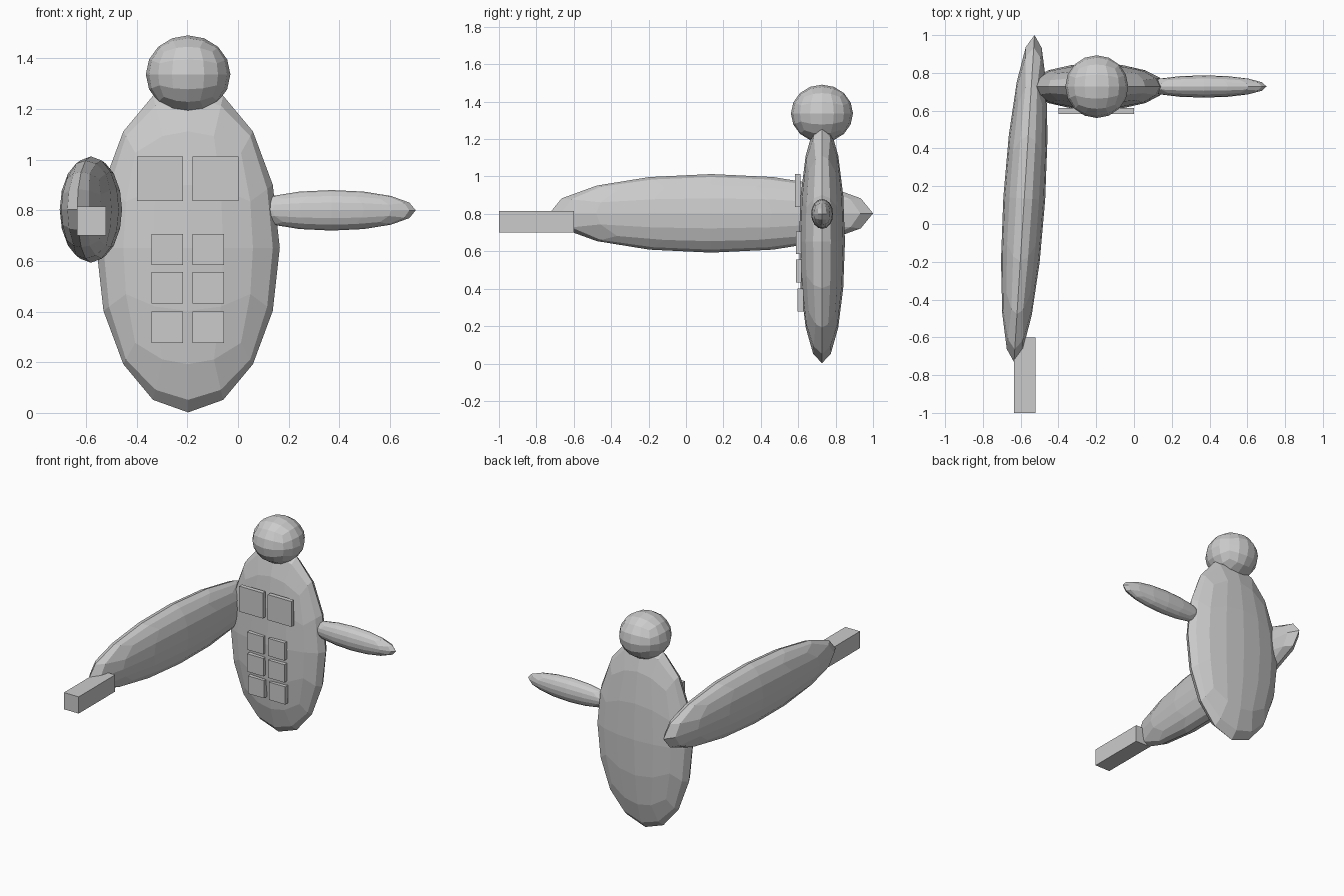
import bpy, bmesh, math
from mathutils import Vector

if "Cube" in bpy.data.objects:
    bpy.data.objects.remove(bpy.data.objects["Cube"])


def ellipsoid(name, center, radii, yaw=0.0):
    """Low-poly ball made of six 4x4 grids (16 sides around each axis)."""
    bm = bmesh.new()
    bmesh.ops.create_cube(bm, size=2)
    bmesh.ops.subdivide_edges(bm, edges=bm.edges[:], cuts=3, use_grid_fill=True)
    for v in bm.verts:
        # even angular spacing, then push out to the unit sphere
        p = Vector([math.tan(c * math.pi / 4) for c in v.co]).normalized()
        v.co = Vector([c * r for c, r in zip(p, radii)])
    bmesh.ops.recalc_face_normals(bm, faces=bm.faces[:])
    mesh = bpy.data.meshes.new(name)
    bm.to_mesh(mesh)
    bm.free()
    ob = bpy.data.objects.new(name, mesh)
    ob.location = center
    ob.rotation_euler.z = yaw
    bpy.context.collection.objects.link(ob)
    return ob


def box(name, low, high):
    low, high = Vector(low), Vector(high)
    bm = bmesh.new()
    bmesh.ops.create_cube(bm, size=1)
    for v in bm.verts:
        v.co = Vector([c * s for c, s in zip(v.co, high - low)])
    mesh = bpy.data.meshes.new(name)
    bm.to_mesh(mesh)
    bm.free()
    ob = bpy.data.objects.new(name, mesh)
    ob.location = (low + high) / 2
    bpy.context.collection.objects.link(ob)
    return ob


# Body and head
ellipsoid("body", (-0.197, 0.727, 0.652), (0.362, 0.123, 0.65))
ellipsoid("head", (-0.197, 0.727, 1.337), (0.167, 0.166, 0.154))

# Small side arm and large forward arm
ellipsoid("small_arm", (0.37, 0.728, 0.80), (0.332, 0.059, 0.080))
ellipsoid("large_arm", (-0.581, 0.135, 0.803), (0.111, 0.867, 0.21),
          yaw=math.radians(-3.6))

# Block at the end of the large arm
box("hand_block", (-0.635, -1.0, 0.70), (-0.522, -0.60, 0.816))

# Chest and stomach plates: z low, z high, width, front y
rows = [("chest_plate", 0.836, 1.012, 0.181, 0.583),
        ("upper_stomach_plate", 0.585, 0.707, 0.124, 0.588),
        ("middle_stomach_plate", 0.433, 0.557, 0.124, 0.588),
        ("lower_stomach_plate", 0.277, 0.400, 0.124, 0.597)]
for name, z0, z1, width, y in rows:
    box(name + "_left", (-0.218 - width, y, z0), (-0.218, y + 0.03, z1))
    box(name + "_right", (-0.18, y, z0), (-0.18 + width, y + 0.03, z1))
